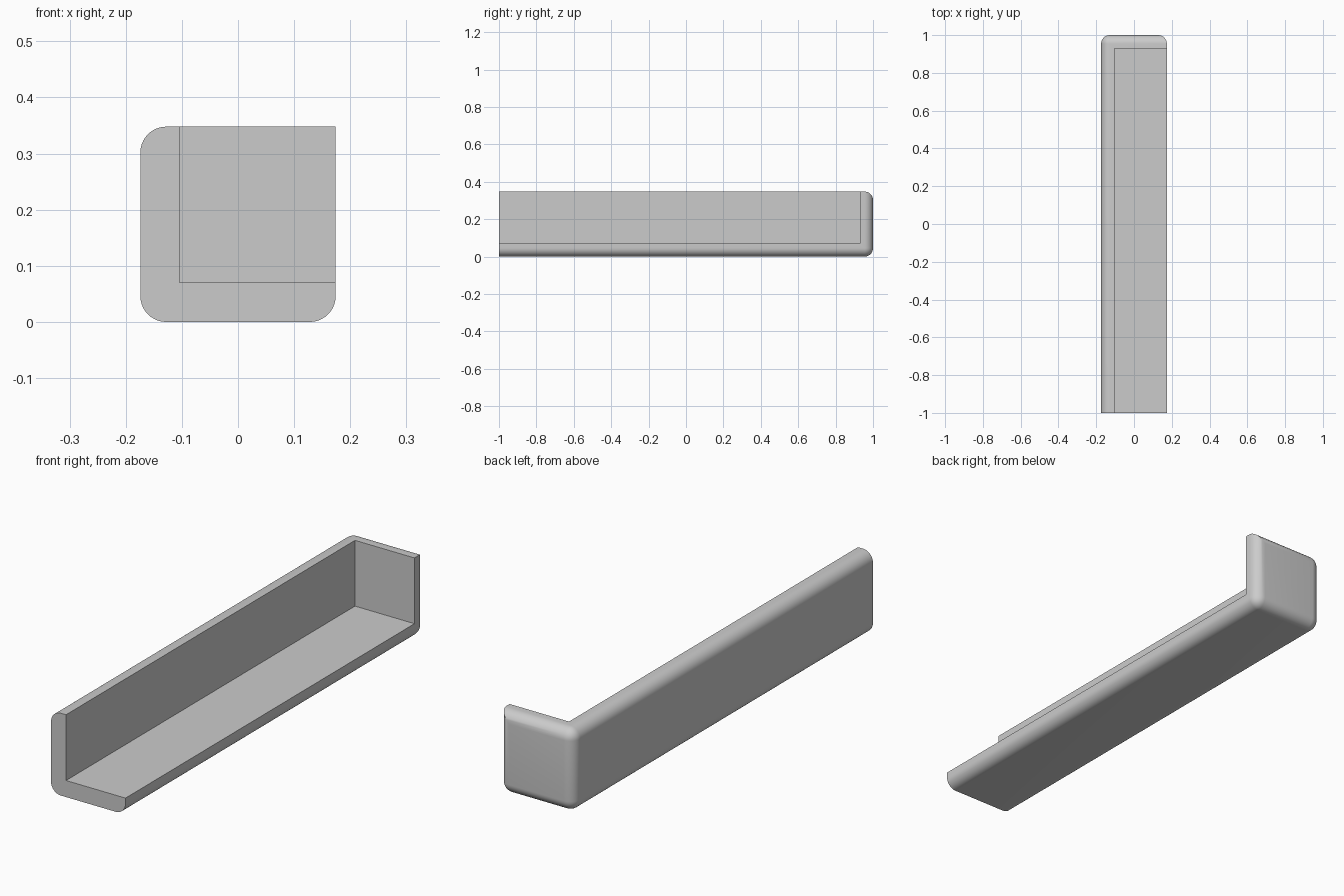
import bpy, bmesh
from mathutils import Vector

cube = bpy.data.objects.get("Cube")
if cube:
    bpy.data.objects.remove(cube, do_unlink=True)

HALF_W, HALF_L, HEIGHT = 0.174, 1.0, 0.348
WALL, RADIUS = 0.07, 0.046

grey = bpy.data.materials.new("plain grey")
grey.use_nodes = True
colour = (0.6, 0.6, 0.6, 1)
grey.diffuse_color = colour
grey.node_tree.nodes["Principled BSDF"].inputs["Base Color"].default_value = colour


def box(name, low, high, round_edge=None):
    """Box between two corners; edges chosen by round_edge(midpoint) get rounded."""
    low, high = Vector(low), Vector(high)
    bm = bmesh.new()
    bmesh.ops.create_cube(bm, size=1)
    if round_edge:
        mids = {e: (e.verts[0].co + e.verts[1].co) for e in bm.edges}
        chosen = [e for e, m in mids.items() if round_edge(m)]
    for v in bm.verts:
        v.co = Vector(l + (h - l) * (c + 0.5) for l, h, c in zip(low, high, v.co))
    if round_edge:
        bmesh.ops.bevel(bm, geom=chosen, offset=RADIUS, offset_type='OFFSET',
                        segments=10, profile=0.5, affect='EDGES', clamp_overlap=True)
    mesh = bpy.data.meshes.new(name)
    bm.to_mesh(mesh)
    bm.free()
    obj = bpy.data.objects.new(name, mesh)
    bpy.context.collection.objects.link(obj)
    mesh.materials.append(grey)
    return obj


def outer_edge(m):
    """Every edge except those of the cut front end and the upper open side."""
    return m.y > -0.9 and not (m.x > 0.9 and m.z > 0.9)


# Rounded outer block
tray = box("corner_tray", (-HALF_W, -HALF_L, 0), (HALF_W, HALF_L, HEIGHT), outer_edge)

# Hollow leaving a floor, one long wall and the back wall
hollow = box("hollow_cutter", (-HALF_W + WALL, -HALF_L - 1, WALL),
             (HALF_W + 1, HALF_L - WALL, HEIGHT + 1))
hollow.hide_render = True

cut = tray.modifiers.new("hollow", 'BOOLEAN')
cut.operation, cut.solver, cut.object = 'DIFFERENCE', 'EXACT', hollow

bpy.ops.object.select_all(action='DESELECT')
tray.select_set(True)
bpy.context.view_layer.objects.active = tray
bpy.ops.object.modifier_apply(modifier=cut.name)
bpy.data.objects.remove(hollow, do_unlink=True)
bpy.ops.object.shade_smooth_by_angle(angle=0.5)
